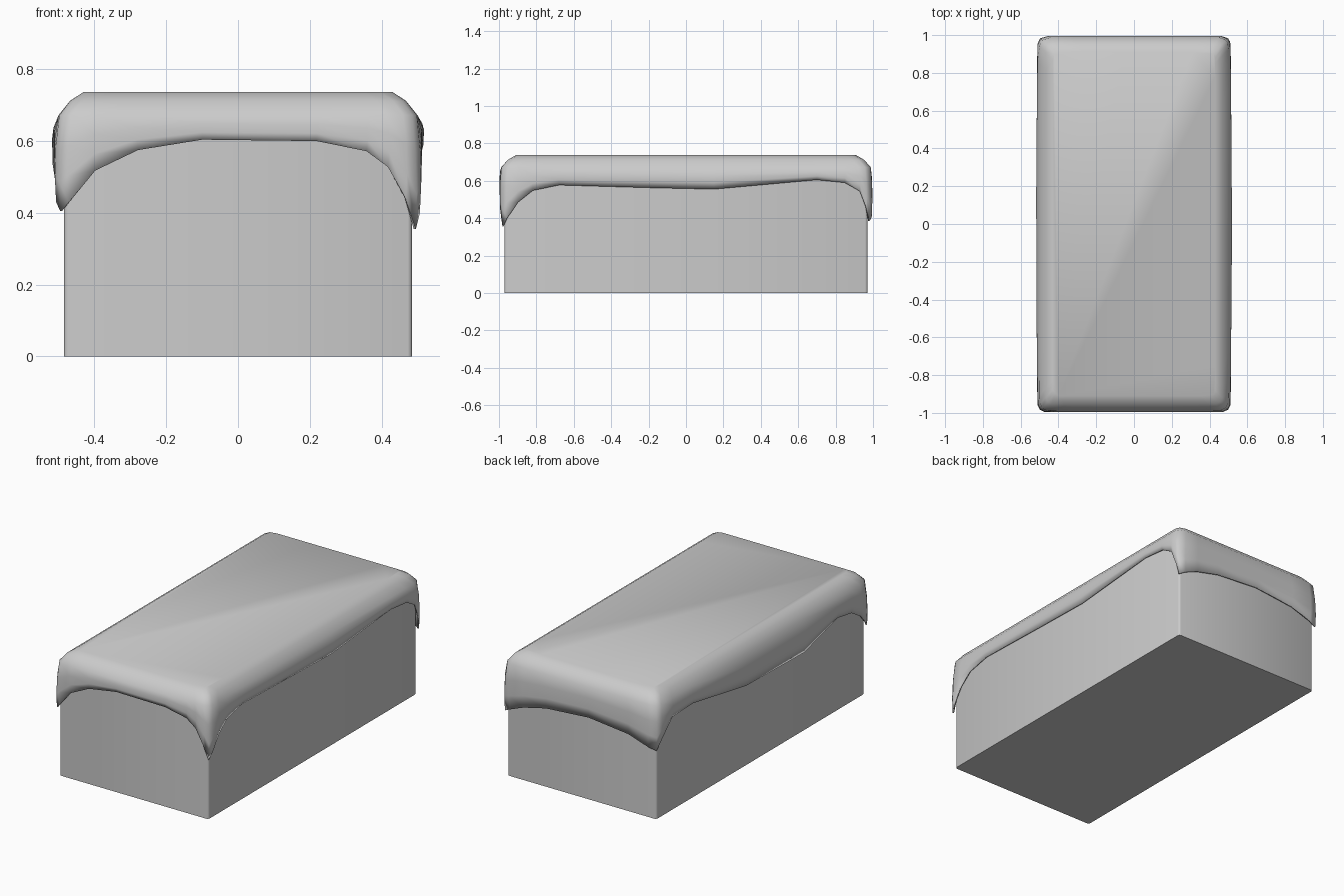
import bpy, bmesh, math
from mathutils import Vector

if "Cube" in bpy.data.objects:
    bpy.data.objects.remove(bpy.data.objects["Cube"])

# hem height (position along side, z), counter-clockwise; each side starts at its corner
FRONT = [(-.51, .405), (-.475, .43), (-.40, .518), (-.28, .575), (-.10, .604), (.22, .60),
         (.36, .572), (.42, .528), (.47, .44)]
RIGHT = [(-.995, .355), (-.96, .40), (-.90, .485), (-.82, .548), (-.68, .577), (-.2, .563), (.15, .555),
         (.70, .605), (.85, .59), (.93, .545), (.965, .46)]
BACK = [(.51, .385), (.46, .405), (.37, .44), (.22, .475), (-.06, .495), (-.32, .467), (-.45, .425)]
LEFT = [(.995, .41), (.95, .47), (.85, .565), (.66, .572), (.16, .485), (-.38, .475),
        (-.69, .56), (-.82, .54), (-.91, .485), (-.96, .43)]
HX, HY = .51, .995
rim = ([(x / HX, -1, z) for x, z in FRONT] + [(1, y / HY, z) for y, z in RIGHT] +
       [(x / HX, 1, z) for x, z in BACK] + [(-1, y / HY, z) for y, z in LEFT])


def rounded(u, v, hx, hy, r):
    """Point of the unit square pushed onto a rounded rectangle."""
    p = Vector((u * hx, v * hy))
    c = Vector((max(-hx + r, min(hx - r, p.x)), max(-hy + r, min(hy - r, p.y))))
    d = p - c
    return c + d.normalized() * r if abs(d.x) > 1e-6 and abs(d.y) > 1e-6 else p


def finish(bm, name, angle):
    bmesh.ops.recalc_face_normals(bm, faces=bm.faces)
    mesh = bpy.data.meshes.new(name)
    bm.to_mesh(mesh)
    bm.free()
    ob = bpy.data.objects.new(name, mesh)
    bpy.context.collection.objects.link(ob)
    bpy.ops.object.select_all(action='DESELECT')
    ob.select_set(True)
    bpy.context.view_layer.objects.active = ob
    bpy.ops.object.shade_smooth_by_angle(angle=math.radians(angle))
    return ob


# box body with softened upright corners
bm = bmesh.new()
bmesh.ops.create_cube(bm, size=1)
for v in bm.verts:
    v.co = (v.co.x * .97, v.co.y * 1.94, (v.co.z + .5) * .66)
upright = [e for e in bm.edges if abs(e.verts[0].co.z - e.verts[1].co.z) > .1]
bmesh.ops.bevel(bm, geom=upright, offset=.012, segments=2, affect='EDGES', profile=.5)
finish(bm, "box_body", 50)

# draped cover: rings from the flat top down to the wavy hem
# (half x, half y, corner radius, height or None, share of drop to the hem, bulge)
rings = [(.43, .91, .03, .737, 0, 0), (.468, .953, .04, .712, 0, 0), (.50, .988, .05, .672, 0, 0),
         (.509, .995, .05, None, .35, .009), (.511, .996, .045, None, .7, .006),
         (.507, .993, .04, None, 1, 0)]
bm = bmesh.new()
loops = []
for hx, hy, r, height, drop, bulge in rings:
    loop = []
    for u, v, hem in rim:
        p = rounded(u, v, hx, hy, r)
        if abs(u) == 1:
            p.x += math.copysign(bulge * (1 - v * v), u)
        z = height if height else .672 + (hem - .672) * drop
        loop.append(bm.verts.new((p.x, p.y, z)))
    loops.append(loop)
n = len(rim)
for a, b in zip(loops, loops[1:]):
    for i in range(n):
        j = (i + 1) % n
        bm.faces.new((a[i], b[i], b[j], a[j]))
bm.faces.new(loops[0])
cover = finish(bm, "draped_cover", 65)
shell = cover.modifiers.new("thickness", 'SOLIDIFY')
shell.thickness = .008
shell.offset = -1
